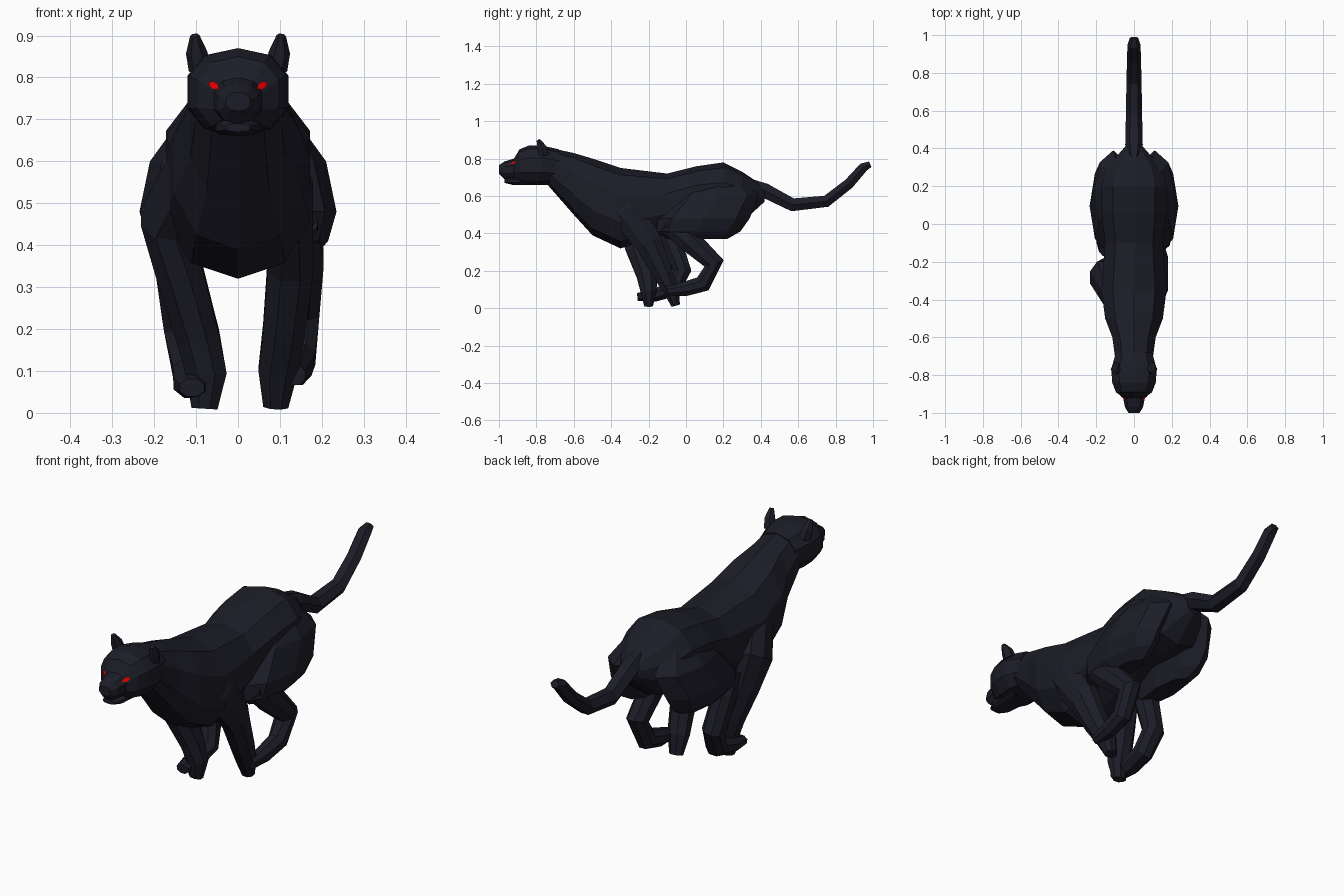
import bpy, bmesh, math
from mathutils import Vector
from mathutils.bvhtree import BVHTree

cube = bpy.data.objects.get("Cube")
if cube:
    bpy.data.objects.remove(cube, do_unlink=True)


def material(name, red, green, blue):
    mat = bpy.data.materials.new(name)
    mat.use_nodes = True
    mat.diffuse_color = (red, green, blue, 1)
    shader = mat.node_tree.nodes["Principled BSDF"]
    shader.inputs["Base Color"].default_value = mat.diffuse_color
    shader.inputs["Roughness"].default_value = 0.8
    return mat


FUR = material("black fur", 0.012, 0.012, 0.021)
RED = material("red eye", 0.75, 0, 0)


def finish(name, bm, mat):
    mesh = bpy.data.meshes.new(name)
    bm.to_mesh(mesh)
    bm.free()
    mesh.materials.append(mat)
    obj = bpy.data.objects.new(name, mesh)
    bpy.context.collection.objects.link(obj)
    return obj


def oval(centre, across, along, sides, power=1.0, turn=0.0):
    """Ring of points around a centre; a power below one squares it off."""
    def bulge(value):
        return math.copysign(abs(value) ** power, value)
    angles = [math.tau * (k + turn) / sides for k in range(sides)]
    return [Vector(centre) + Vector(across) * bulge(math.sin(a))
            + Vector(along) * bulge(math.cos(a)) for a in angles]


def loft(name, rings):
    """Skin a list of equal closed rings and cap both ends."""
    bm = bmesh.new()
    rows = [[bm.verts.new(point) for point in ring] for ring in rings]
    for row, following in zip(rows, rows[1:]):
        for i in range(len(row)):
            bm.faces.new((row[i - 1], row[i], following[i], following[i - 1]))
    bm.faces.new(rows[0])
    bm.faces.new(rows[-1])
    bmesh.ops.recalc_face_normals(bm, faces=bm.faces)
    return finish(name, bm, FUR)


def trunk(name, sections, power):
    """Loft along y through (y, top, bottom, half width)."""
    return loft(name, [
        oval((0, y, (top + bottom) / 2), (width, 0, 0), (0, 0, (top - bottom) / 2), 10, power)
        for y, top, bottom, width in sections])


def limb(name, joints, start, end, sides=8):
    """Tapered tube through joints; start and end are (half width, half depth)."""
    joints = [Vector(joint) for joint in joints]
    last = len(joints) - 1
    rings = []
    for i, joint in enumerate(joints):
        tangent = (joints[min(i + 1, last)] - joints[max(i - 1, 0)]).normalized()
        depth_axis = tangent.cross(Vector((1, 0, 0))).normalized()
        width_axis = depth_axis.cross(tangent)
        width, depth = (a * (b / a) ** (i / last) for a, b in zip(start, end))
        tip = 0.7 if i in (0, last) else 1
        rings.append(oval(joint, width_axis * width * tip, depth_axis * depth * tip,
                          sides, turn=0.5))
    return loft(name, rings)


# Torso and neck
trunk("torso", [
    (-.74, .86, .66, .1), (-.6, .83, .5, .12), (-.5, .8, .39, .16), (-.35, .75, .32, .18),
    (-.1, .72, .4, .16), (.06, .76, .45, .18), (.2, .78, .45, .18), (.3, .73, .46, .15),
    (.42, .65, .57, .04)], power=0.9)

# Head with muzzle, separate lower jaw
head = trunk("head", [
    (-.68, .85, .66, .1), (-.77, .87, .66, .126), (-.84, .87, .66, .12), (-.89, .85, .67, .1),
    (-.92, .8, .69, .06), (-.97, .785, .69, .05), (-1, .765, .72, .03)], power=0.85)
trunk("lower_jaw", [(-.78, .72, .66, .07), (-.93, .7, .66, .05), (-.97, .69, .67, .03)],
      power=0.8)

# Surface of the head, on which the eyes are laid
bm = bmesh.new()
bm.from_mesh(head.data)
surface = BVHTree.FromBMesh(bm)
bm.free()

for side, label in ((1, "left"), (-1, "right")):
    # Ears
    limb(label + "_ear", [(side * .09, -.76, .82), (side * .099, -.77, .86),
                          (side * .103, -.79, .9)], (.04, .045), (.016, .016), sides=6)

    # Slanted eyes
    bm = bmesh.new()
    outline = oval((side * .058, -2, .781), (side * .013, 0, .004), (0, 0, .01), 6)
    corners = [surface.ray_cast(point, Vector((0, 1, 0)))[0] for point in outline]
    eye = bm.faces.new([bm.verts.new(corner - Vector((0, .005, 0))) for corner in corners])
    eye.normal_update()
    if eye.normal.y > 0:
        eye.normal_flip()
    finish(label + "_eye", bm, RED)

    # Thighs: height, front, back, sideways centre, half width
    loft(label + "_thigh", [
        oval((side * x, (front + back) / 2, z), (width, 0, 0), (0, (back - front) / 2, 0),
             8, turn=0)
        for z, front, back, x, width in [
            (.71, .06, .28, .08, .05), (.6, -.04, .39, .11, .1),
            (.48, -.15, .34, .14, .095), (.41, -.16, .29, .14, .075),
            (.37, -.1, .22, .13, .05)]])

# Forelegs
limb("left_foreleg", [
    (.09, -.42, .62), (.12, -.32, .52), (.125, -.2, .35), (.11, -.13, .2),
    (.095, -.08, .1), (.09, -.055, .015)], start=(.07, .13), end=(.046, .036))
limb("right_foreleg", [
    (-.1, -.42, .62), (-.172, -.28, .46), (-.135, -.25, .32), (-.095, -.21, .18),
    (-.075, -.2, .09), (-.08, -.2, .01)], start=(.07, .13), end=(.048, .036))

# Lower hind legs and paws
limb("left_hind_leg", [
    (.15, -.1, .46), (.155, .01, .37), (.15, .15, .24), (.145, .09, .13),
    (.14, 0, .105), (.138, -.1, .09)], start=(.06, .08), end=(.034, .036))
limb("right_hind_leg", [
    (-.15, -.13, .45), (-.15, -.08, .36), (-.13, -.02, .2), (-.11, -.07, .1),
    (-.11, -.17, .07), (-.11, -.26, .06)], start=(.055, .07), end=(.045, .033))

# Tail
limb("tail", [
    (0, .35, .66), (0, .42, .63), (0, .57, .553), (0, .75, .572), (0, .87, .665),
    (0, .95, .755), (0, .985, .77)], start=(.05, .05), end=(.032, .026), sides=6)
